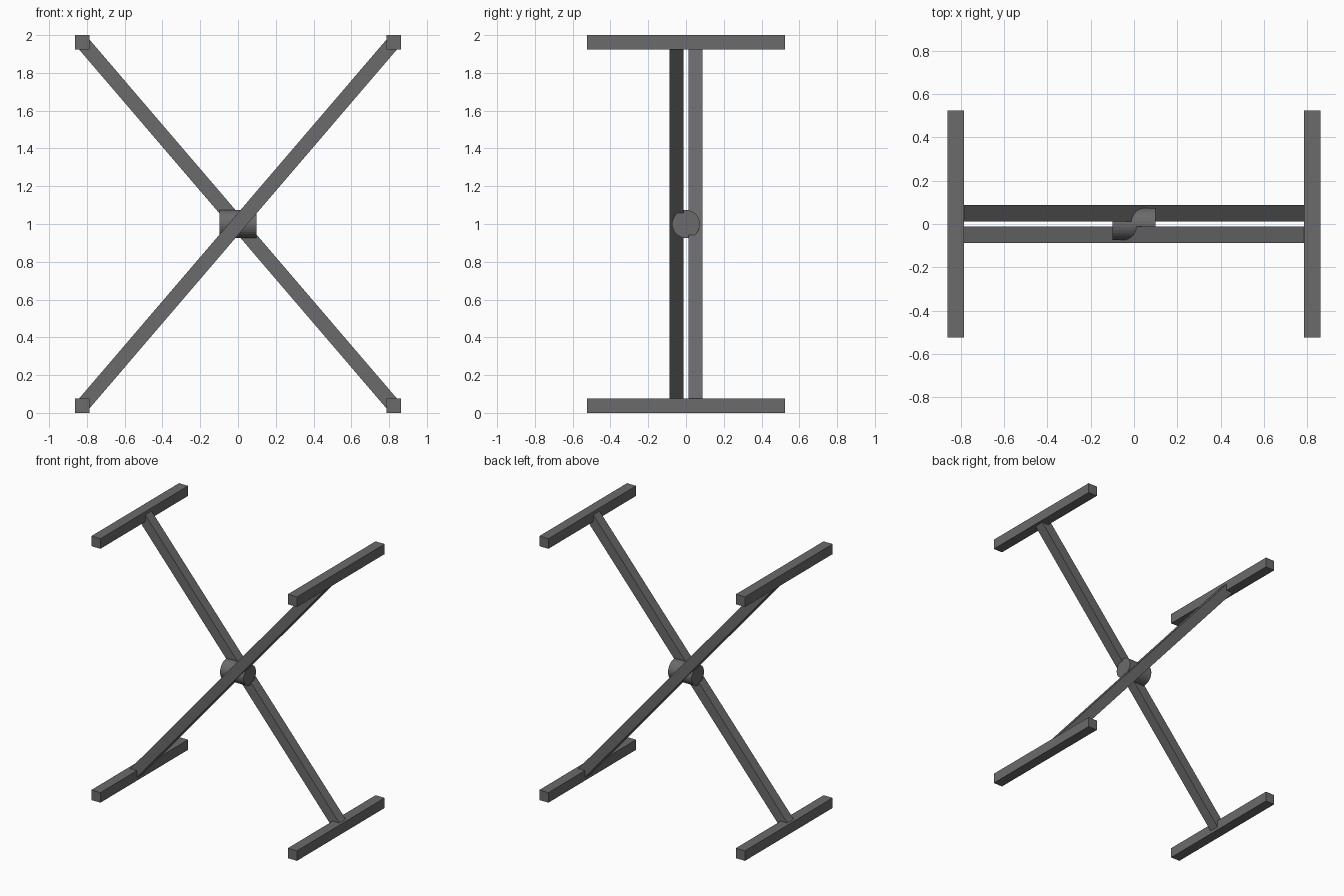
import bpy
import math

if "Cube" in bpy.data.objects:
    bpy.data.objects.remove(bpy.data.objects["Cube"])

T = 0.076             # square bar thickness
X, Z = 0.824, 0.962   # end bar offsets from the hub centre

# Dark grey for every part
dark = bpy.data.materials.new("dark_grey")
dark.diffuse_color = (0.145, 0.145, 0.15, 1)
dark.use_nodes = True
dark.node_tree.nodes["Principled BSDF"].inputs["Base Color"].default_value = dark.diffuse_color


def bar(name, size, loc, tilt=0.0):
    bpy.ops.mesh.primitive_cube_add(size=1, location=loc, rotation=(0, tilt, 0))
    ob = bpy.context.object
    ob.name = name
    ob.scale = size
    ob.data.materials.append(dark)


# Four end bars running front to back
for sx, side in ((-1, "left"), (1, "right")):
    for sz, level in ((-1, "lower"), (1, "upper")):
        bar(f"{level}_{side}_end_bar", (T, 1.05, T), (sx * X, 0, 1 + sz * Z))

# Two crossing diagonals, one in front of the other
length = 2 * math.hypot(X, Z)
angle = math.atan2(Z, X)
bar("front_diagonal", (length, T, T), (0, -0.05, 1), -angle)
bar("back_diagonal", (length, T, T), (0, 0.05, 1), angle)

# Pivot hub lying along x, flat faceted
bpy.ops.mesh.primitive_cylinder_add(vertices=32, radius=0.074, depth=0.198,
                                    location=(0, 0, 1), rotation=(0, math.pi / 2, 0))
hub = bpy.context.object
hub.name = "pivot_hub"
hub.data.materials.append(dark)
